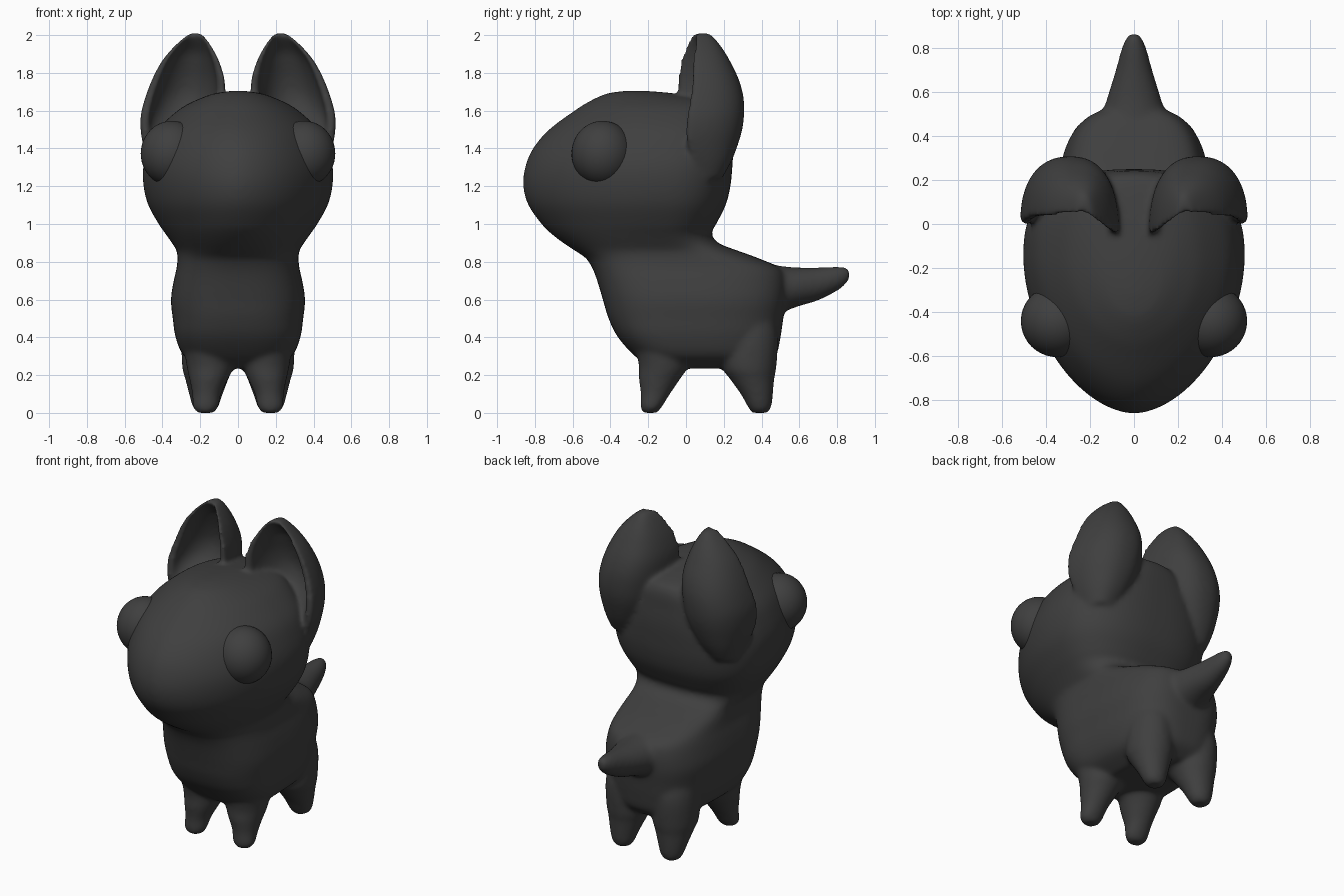
import bpy, bmesh, math

dark = bpy.data.materials.new("charcoal")
dark.diffuse_color = (0.05, 0.05, 0.05, 1)


def spline_rows(rows, n=4):
    """Catmull-Rom interpolation between loft rows."""
    out = []
    for i in range(len(rows) - 1):
        a, b, c, d = (rows[max(i - 1, 0)], rows[i], rows[i + 1],
                      rows[min(i + 2, len(rows) - 1)])
        for k in range(n):
            t = k / n
            out.append([0.5 * (2 * q + (r - p) * t + (2 * p - 5 * q + 4 * r - s) * t * t
                               + (3 * q - p - 3 * r + s) * t ** 3)
                        for p, q, r, s in zip(a, b, c, d)])
    return out + [list(rows[-1])]


def loft(bm, rows, ring):
    """Skin the rings made from each row and cap both ends."""
    rings = [[bm.verts.new(p) for p in ring(r)] for r in spline_rows(rows)]
    n = len(rings[0])
    for a, b in zip(rings, rings[1:]):
        for i in range(n):
            bm.faces.new((a[i], a[(i + 1) % n], b[(i + 1) % n], b[i]))
    bm.faces.new(rings[0][::-1])
    bm.faces.new(rings[-1])


def power(v, e):
    return math.copysign(abs(v) ** (2 / e), v)


def torso_ring(r, n=96):
    z, yf, yb, w, yc, eb, ef = r
    pts = []
    for i in range(n):
        t = 2 * math.pi * i / n
        c, s = math.cos(t), math.sin(t)
        e, depth = (eb, yb - yc) if s > 0 else (ef, yc - yf)
        pts.append((w * power(c, e), yc + depth * power(s, e), z))
    return pts


def leg_ring(side):
    def ring(r):
        z, cx, cy, rx, ry = r
        return [(side * (cx + rx * math.cos(2 * math.pi * i / 24)),
                 cy + ry * math.sin(2 * math.pi * i / 24), z) for i in range(24)]
    return ring


def tail_ring(r):
    y, lo, hi, w = r
    return [(w * math.cos(2 * math.pi * i / 24),
             y, (lo + hi) / 2 + (hi - lo) / 2 * math.sin(2 * math.pi * i / 24))
            for i in range(24)]


def ear_ring(side, n=28):
    def ring(r):
        z, xi, xo, yi, yo, yb, cav = r
        m, h = (xi + xo) / 2, (xo - xi) / 2

        def point(t, sx, sy, e):
            c = power(math.cos(t), e) * sx
            rim = yo + (yi - yo) * ((1 - c) / 2) ** 2
            return (side * (m + h * c), rim + (yb - rim) * sy * power(math.sin(t), e), z)
        back = [point(math.pi * i / n, 1, 1, 2.3) for i in range(n + 1)]
        front = [point(math.pi * (n - i) / n, 0.78, cav, 2) for i in range(n + 1)]
        return back + front
    return ring


bm = bmesh.new()

# torso and head: z, front y, back y, half width, widest y, back and front squareness
loft(bm, [
    (0.235, -0.18, 0.40, 0.18, 0.0, 3, 2.6), (0.30, -0.27, 0.475, 0.285, -0.02, 3, 2.7),
    (0.40, -0.36, 0.50, 0.33, -0.05, 3, 2.7), (0.50, -0.41, 0.515, 0.345, -0.05, 3, 2.7),
    (0.60, -0.44, 0.53, 0.355, -0.05, 3, 2.7), (0.70, -0.47, 0.53, 0.34, -0.08, 3, 2.7),
    (0.765, -0.495, 0.50, 0.325, -0.1, 3, 2.7), (0.82, -0.53, 0.38, 0.32, -0.1, 3, 2.6),
    (0.86, -0.59, 0.27, 0.325, -0.12, 2.8, 2.35), (0.90, -0.65, 0.17, 0.35, -0.14, 2.7, 2.15),
    (0.95, -0.715, 0.135, 0.385, -0.15, 2.6, 2.0), (1.00, -0.765, 0.16, 0.42, -0.15, 2.6, 1.9),
    (1.10, -0.835, 0.21, 0.475, -0.15, 2.6, 1.83), (1.20, -0.862, 0.235, 0.50, -0.15, 2.6, 1.8),
    (1.30, -0.852, 0.245, 0.502, -0.15, 2.6, 1.8), (1.40, -0.81, 0.25, 0.475, -0.15, 2.6, 1.8),
    (1.50, -0.725, 0.245, 0.425, -0.15, 2.6, 1.82), (1.60, -0.59, 0.235, 0.32, -0.15, 2.5, 1.9),
    (1.65, -0.51, 0.18, 0.235, -0.16, 2.2, 2), (1.69, -0.42, -0.05, 0.13, -0.24, 2, 2),
    (1.705, -0.32, -0.22, 0.03, -0.28, 2, 2)], torso_ring)

# tail: y, bottom z, top z, half width
loft(bm, [(0.42, 0.50, 0.79, 0.19), (0.53, 0.54, 0.775, 0.138), (0.60, 0.565, 0.77, 0.115),
          (0.70, 0.595, 0.77, 0.084), (0.80, 0.645, 0.775, 0.056),
          (0.85, 0.685, 0.77, 0.034), (0.868, 0.715, 0.75, 0.015)], tail_ring)

for side in (-1, 1):
    # legs: z, centre x, centre y, x radius, y radius
    loft(bm, [(0.50, 0.16, -0.13, 0.09, 0.10), (0.38, 0.155, -0.13, 0.13, 0.14),
              (0.25, 0.148, -0.12, 0.125, 0.13), (0.18, 0.155, -0.14, 0.103, 0.11),
              (0.10, 0.166, -0.162, 0.077, 0.078), (0.03, 0.172, -0.185, 0.068, 0.057),
              (0.0, 0.172, -0.19, 0.042, 0.037)], leg_ring(side))
    loft(bm, [(0.58, 0.15, 0.34, 0.10, 0.10), (0.42, 0.165, 0.34, 0.13, 0.145),
              (0.25, 0.162, 0.335, 0.135, 0.145), (0.18, 0.165, 0.35, 0.115, 0.118),
              (0.10, 0.17, 0.375, 0.09, 0.086), (0.03, 0.172, 0.39, 0.068, 0.062),
              (0.0, 0.172, 0.39, 0.042, 0.042)], leg_ring(side))
    # hollow ears: z, inner x, outer x, inner rim y, outer rim y, back y, hollow depth
    loft(bm, [(1.24, 0.26, 0.44, 0.06, 0.06, 0.19, 0), (1.33, 0.19, 0.475, 0.02, 0.04, 0.24, 0),
              (1.42, 0.13, 0.503, -0.02, 0.01, 0.275, 0),
              (1.50, 0.095, 0.517, -0.035, 0.0, 0.298, 0.3),
              (1.58, 0.078, 0.515, -0.045, 0.01, 0.308, 0.55),
              (1.67, 0.068, 0.492, -0.048, 0.025, 0.305, 0.65),
              (1.76, 0.07, 0.458, -0.045, 0.035, 0.282, 0.65),
              (1.85, 0.095, 0.412, -0.032, 0.038, 0.24, 0.62),
              (1.92, 0.128, 0.358, -0.012, 0.04, 0.20, 0.55),
              (1.98, 0.168, 0.295, 0.015, 0.045, 0.155, 0.25),
              (2.012, 0.20, 0.25, 0.035, 0.05, 0.12, 0)], ear_ring(side))

bmesh.ops.recalc_face_normals(bm, faces=bm.faces)
mesh = bpy.data.meshes.new("body_skin")
bm.to_mesh(mesh)
bm.free()
mesh.materials.append(dark)
body = bpy.data.objects.new("body_skin", mesh)
bpy.context.collection.objects.link(body)

# fuse the parts into one soft skin
rem = body.modifiers.new("fuse", 'REMESH')
rem.mode = 'VOXEL'
rem.voxel_size = 0.013
rem.use_smooth_shade = True
soft = body.modifiers.new("soften", 'SMOOTH')
soft.factor = 0.5
soft.iterations = 12

# bulging eyes
for side, name in ((-1, "eye_right"), (1, "eye_left")):
    bpy.ops.mesh.primitive_uv_sphere_add(segments=40, ring_count=24, radius=1,
                                         location=(side * 0.350, -0.442, 1.373))
    eye = bpy.context.object
    eye.name = name
    eye.scale = (0.165, 0.164, 0.173)
    eye.data.materials.append(dark)
    bpy.ops.object.shade_smooth()
